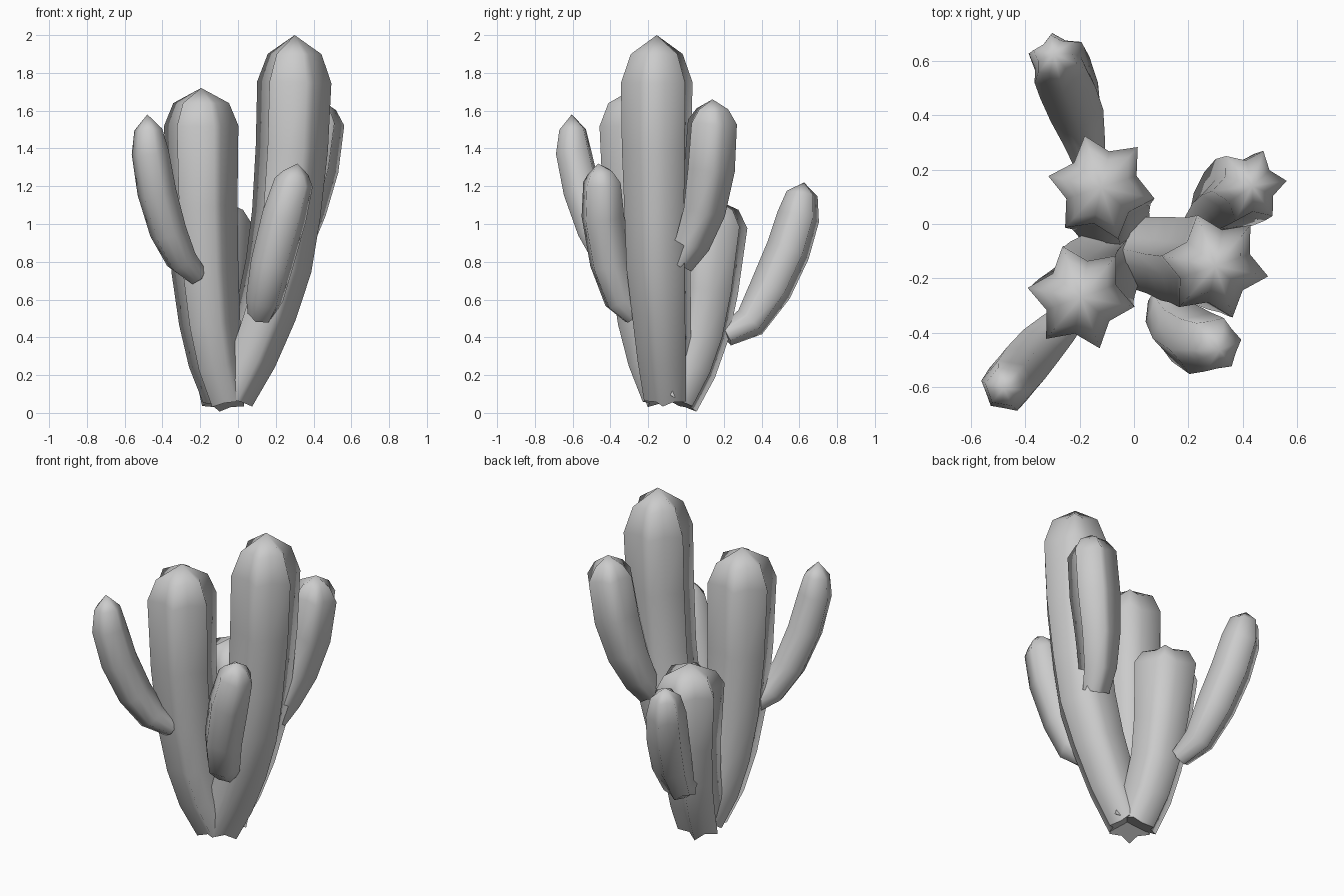
import bpy, bmesh, math
from mathutils import Vector


def ribbed_stem(name, rings, tip, depth, phase, sides=6):
    """Sweep a star section along (x, y, z, radius) rings and close it with a pointed tip."""
    bm = bmesh.new()
    pts = [Vector(r[:3]) for r in rings] + [Vector(tip)]
    loops = []
    for i, r in enumerate(rings):
        tangent = pts[i + 1] - pts[max(i - 1, 0)]
        q = Vector((0, 0, 1)).rotation_difference(tangent)
        loop = []
        for k in range(sides * 2):
            a = math.radians(phase) + math.pi * k / sides
            rad = r[3] * (depth if k % 2 else 1)
            loop.append(bm.verts.new(pts[i] + q @ Vector((rad * math.cos(a), rad * math.sin(a), 0))))
        loops.append(loop)
    n = sides * 2
    for lo, hi in zip(loops, loops[1:]):
        for k in range(n):
            bm.faces.new((lo[k], lo[(k + 1) % n], hi[(k + 1) % n], hi[k]))
    apex = bm.verts.new(pts[-1])
    for k in range(n):
        bm.faces.new((loops[-1][k], loops[-1][(k + 1) % n], apex))
    bm.faces.new(loops[0][::-1])
    for f in bm.faces:
        f.smooth = len(f.verts) < 5
    me = bpy.data.meshes.new(name)
    bm.to_mesh(me)
    bm.free()
    ob = bpy.data.objects.new(name, me)
    bpy.context.collection.objects.link(ob)
    return ob


# Three main stems fanning out from one foot
ribbed_stem("tall_stem", [
    (-0.04, -0.10, 0.09, 0.13), (0.06, -0.115, 0.30, 0.15), (0.15, -0.13, 0.54, 0.165),
    (0.215, -0.145, 0.78, 0.18), (0.255, -0.15, 1.05, 0.185), (0.285, -0.155, 1.40, 0.195),
    (0.298, -0.155, 1.75, 0.20), (0.30, -0.155, 1.90, 0.145)], (0.30, -0.155, 2.0), 0.68, -11)
ribbed_stem("middle_stem", [
    (-0.06, -0.11, 0.08, 0.13), (-0.115, -0.165, 0.27, 0.15), (-0.15, -0.205, 0.48, 0.165),
    (-0.175, -0.235, 0.75, 0.18), (-0.19, -0.26, 1.10, 0.19),
    (-0.195, -0.27, 1.52, 0.20), (-0.195, -0.27, 1.64, 0.15)], (-0.195, -0.27, 1.72), 0.68, -10)
ribbed_stem("short_stem", [
    (-0.06, -0.06, 0.065, 0.135), (-0.085, 0.02, 0.24, 0.15), (-0.10, 0.075, 0.42, 0.16),
    (-0.11, 0.11, 0.65, 0.175), (-0.12, 0.135, 0.99, 0.20),
    (-0.12, 0.135, 1.075, 0.15)], (-0.12, 0.135, 1.14), 0.68, -12)

# Four side arms curving upward
ribbed_stem("left_arm", [
    (-0.22, -0.33, 0.73, 0.06), (-0.30, -0.41, 0.81, 0.085), (-0.37, -0.48, 0.96, 0.10),
    (-0.43, -0.55, 1.17, 0.105), (-0.465, -0.595, 1.38, 0.10),
    (-0.475, -0.60, 1.50, 0.075)], (-0.48, -0.605, 1.58), 0.86, -10)
ribbed_stem("right_arm", [
    (0.26, -0.04, 0.80, 0.09), (0.29, 0.03, 0.91, 0.11), (0.34, 0.09, 1.08, 0.13),
    (0.39, 0.125, 1.30, 0.145), (0.425, 0.14, 1.54, 0.14),
    (0.43, 0.14, 1.61, 0.09)], (0.435, 0.14, 1.66), 0.68, 8)
ribbed_stem("front_arm", [
    (0.12, -0.27, 0.52, 0.07), (0.14, -0.34, 0.60, 0.10), (0.18, -0.40, 0.79, 0.115),
    (0.245, -0.44, 1.04, 0.12), (0.295, -0.445, 1.22, 0.105),
    (0.305, -0.455, 1.27, 0.07)], (0.315, -0.465, 1.32), 0.84, 10)
ribbed_stem("back_arm", [
    (-0.16, 0.21, 0.41, 0.06), (-0.19, 0.34, 0.48, 0.09), (-0.22, 0.45, 0.66, 0.115),
    (-0.255, 0.54, 0.86, 0.12), (-0.28, 0.595, 1.04, 0.115),
    (-0.29, 0.615, 1.16, 0.085)], (-0.295, 0.625, 1.22), 0.76, -18)
